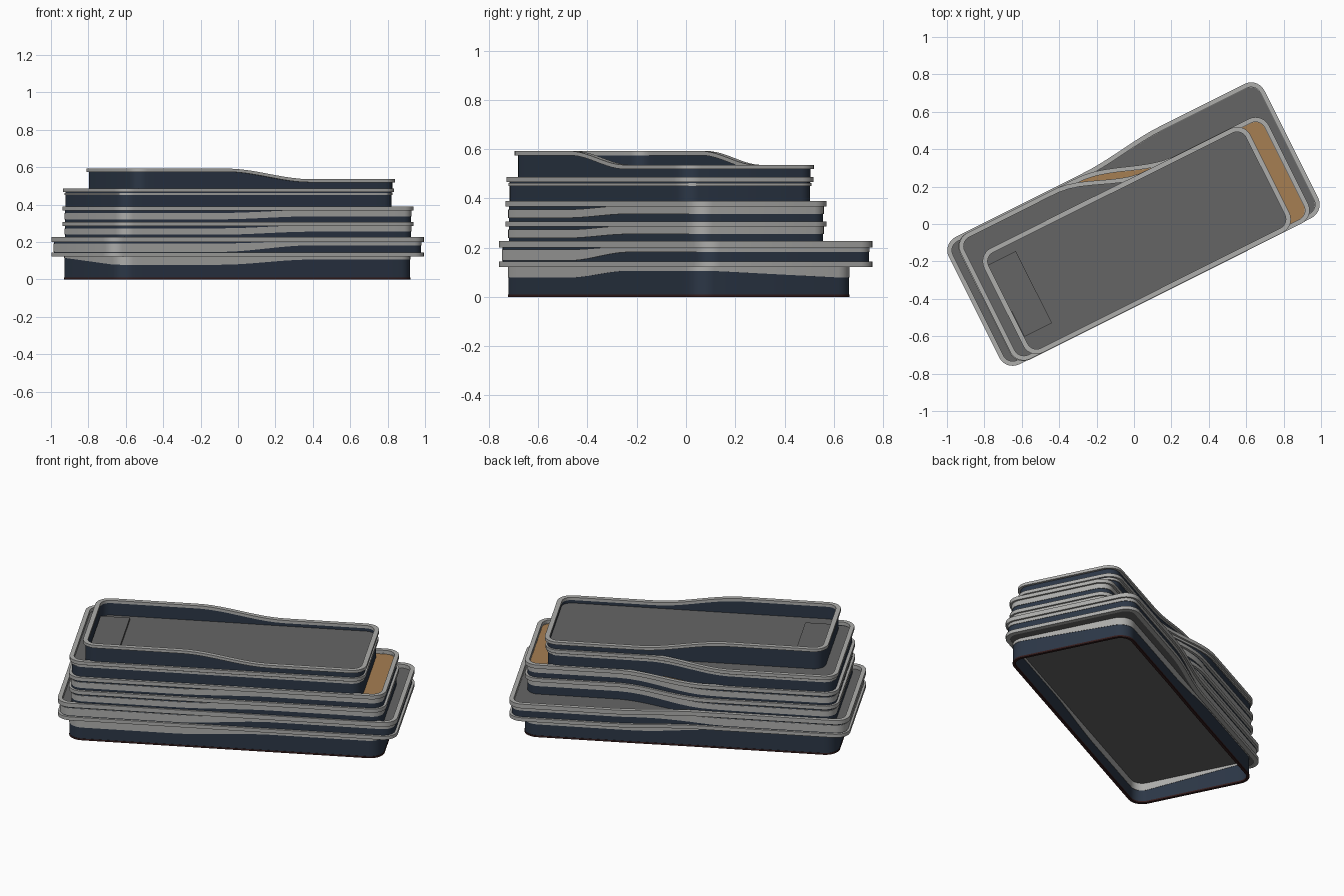
import bpy, bmesh, math
from mathutils import Matrix

if "Cube" in bpy.data.objects:
    bpy.data.objects.remove(bpy.data.objects["Cube"])

ROT = Matrix.Rotation(math.radians(26.6), 4, 'Z')


def material(name, r, g, b):
    m = bpy.data.materials.new(name)
    m.diffuse_color = (r, g, b, 1)
    m.use_nodes = True
    m.node_tree.nodes["Principled BSDF"].inputs["Base Color"].default_value = m.diffuse_color
    return m


NAVY = material("navy glass", 0.025, 0.038, 0.062)
LIGHT = material("light grey trim", 0.42, 0.42, 0.41)
FLOOR = material("deck grey", 0.13, 0.13, 0.13)
BROWN = material("timber deck", 0.38, 0.21, 0.085)
DARK = material("dark red base", 0.035, 0.012, 0.012)


def step(u, a, b, ua=-0.3, ub=0.25):
    """Smooth change from a to b as u runs from ua to ub."""
    t = min(1, max(0, (u - ua) / (ub - ua)))
    return a + (b - a) * t * t * (3 - 2 * t)


def outline(plan, d=0.0, n=28, arc=7):
    """Rounded plan, inset by d, with a swept step along its back edge."""
    u0, u1, v0, vl, vr, ua, ub = plan
    u0, u1, v0, vl, vr = u0 + d, u1 - d, v0 + d, vl - d, vr - d
    r = 0.08 - d
    pts = []

    def corner(cu, cv, start):
        for i in range(arc + 1):
            a = math.radians(start + 90 * i / arc)
            pts.append((cu + r * math.cos(a), cv + r * math.sin(a)))

    corner(u0 + r, v0 + r, 180)
    for i in range(1, n):
        pts.append((u0 + r + (u1 - u0 - 2 * r) * i / n, v0))
    corner(u1 - r, v0 + r, 270)
    corner(u1 - r, vr - r, 0)
    for i in range(1, n):
        u = u1 - r - (u1 - u0 - 2 * r) * i / n
        pts.append((u, step(u, vl, vr, ua, ub)))
    corner(u0 + r, vl - r, 90)
    return pts


def finish(bm, name, mat):
    bmesh.ops.recalc_face_normals(bm, faces=bm.faces)
    me = bpy.data.meshes.new(name)
    bm.to_mesh(me)
    bm.free()
    me.transform(ROT)
    me.materials.append(mat)
    ob = bpy.data.objects.new(name, me)
    bpy.context.collection.objects.link(ob)
    bpy.ops.object.select_all(action='DESELECT')
    ob.select_set(True)
    bpy.context.view_layer.objects.active = ob
    bpy.ops.object.shade_smooth_by_angle(angle=math.radians(30))


def height(z, p):
    return z(*p) if callable(z) else z


def ring(name, mat, plan, d_out, d_in, lo, hi):
    """Closed band between two insets; lo and hi may be functions of (u, v)."""
    bm = bmesh.new()
    out, inn = outline(plan, d_out), outline(plan, d_in)
    rows = []
    for pts, z in ((out, lo), (out, hi), (inn, hi), (inn, lo)):
        rows.append([bm.verts.new((p[0], p[1], height(z, q))) for p, q in zip(pts, out)])
    n = len(out)
    for k in range(4):
        a, b = rows[k], rows[(k + 1) % 4]
        for i in range(n):
            j = (i + 1) % n
            bm.faces.new((a[i], a[j], b[j], b[i]))
    finish(bm, name, mat)


def deck(name, mat, plan, d, lo, hi):
    bm = bmesh.new()
    pts = outline(plan, d)
    a = [bm.verts.new((u, v, lo)) for u, v in pts]
    b = [bm.verts.new((u, v, hi)) for u, v in pts]
    bm.faces.new(a)
    bm.faces.new(b)
    for i in range(len(pts)):
        j = (i + 1) % len(pts)
        bm.faces.new((a[i], a[j], b[j], b[i]))
    finish(bm, name, mat)


# plans: u min, u max, v min, back edge left, back edge right, step start, step end
BASE = (-0.90, 0.866, -0.385, 0.335, 0.338, -0.1, 0.3)
WIDE = (-0.964, 0.943, -0.396, 0.365, 0.405, -0.12, 0.36)
MID = (-0.902, 0.881, -0.399, 0.357, 0.228, -0.16, 0.36)
UPPER = (-0.898, 0.766, -0.397, 0.357, 0.226, -0.30, 0.18)
TOP = (-0.822, 0.770, -0.397, 0.228, 0.226, -0.2, 0.2)


# ground storey: open shell, with trim that swells at opposite corners
def ground_trim(u, v):
    front, back = step(u, 0.078, 0.106), step(u, 0.115, 0.078)
    return step(v, front, back, -0.38, 0.33)


ring("ground_wall", NAVY, BASE, 0, 0.012, 0.008, 0.126)
ring("base_strip", DARK, BASE, -0.002, 0.014, 0, 0.01)
ring("ground_trim", LIGHT, BASE, -0.002, 0.014, ground_trim, 0.126)
ring("first_rail", LIGHT, WIDE, 0, 0.025, 0.122, 0.143)
deck("first_deck", FLOOR, WIDE, 0.012, 0.124, 0.14)

# wide storey
ring("wide_wall", NAVY, WIDE, 0.014, 0.024, 0.14, 0.21)
ring("wide_trim", LIGHT, WIDE, 0.011, 0.026,
     lambda u, v: step(u, 0.147, 0.182), lambda u, v: step(u, 0.192, 0.206))
ring("wide_rail", LIGHT, WIDE, 0, 0.025, 0.201, 0.227)
deck("wide_deck", FLOOR, WIDE, 0.018, 0.19, 0.205)

# two matching middle storeys
for k, (z0, z1, dk) in enumerate(((0.20, 0.307, FLOOR), (0.30, 0.389, BROWN))):
    nm = ("third", "fourth")[k]
    ring(nm + "_wall", NAVY, MID, 0.014, 0.024, z0, z1 - 0.01)
    ring(nm + "_trim", LIGHT, MID, 0.011, 0.026,
         lambda u, v: step(u, z1 - 0.068, z1 - 0.052),
         lambda u, v: step(u, z1 - 0.034, z1 - 0.018))
    ring(nm + "_rail", LIGHT, MID, 0, 0.025, z1 - 0.022, z1)
    deck(nm + "_deck", dk, MID, 0.018, z1 - 0.04, z1 - 0.022)

# upper storey
ring("upper_wall", NAVY, UPPER, 0.014, 0.024, 0.365, 0.475)
ring("upper_trim", LIGHT, UPPER, 0.008, 0.026, 0.45, 0.463)
ring("upper_rail", LIGHT, UPPER, 0, 0.025, 0.467, 0.487)
deck("upper_deck", FLOOR, UPPER, 0.018, 0.45, 0.465)


# top storey with a parapet that sweeps down towards one end
def sweep(z):
    return lambda u, v: step(u, z, z - 0.056, -0.26, 0.23)


ring("top_wall", NAVY, TOP, 0.014, 0.024, 0.464, sweep(0.58))
ring("top_rail", LIGHT, TOP, 0, 0.027, sweep(0.575), sweep(0.592))
deck("top_deck", FLOOR, TOP, 0.018, 0.485, 0.50)

# low roof hatch
bm = bmesh.new()
bmesh.ops.create_cube(bm, size=1, matrix=Matrix.Translation((-0.712, -0.062, 0.507))
                      @ Matrix.Diagonal((0.165, 0.43, 0.016, 1)))
finish(bm, "roof_hatch", FLOOR)
